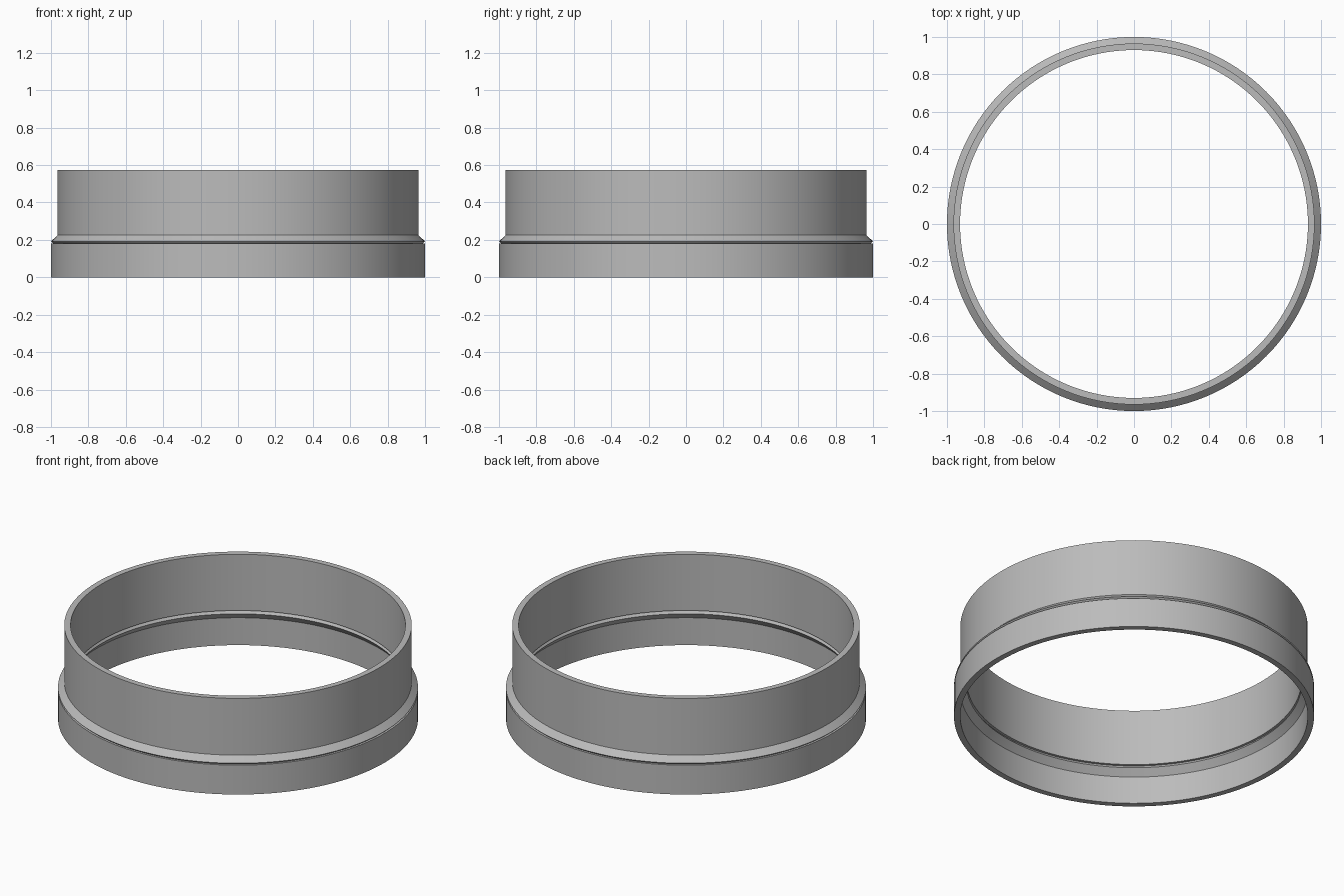
import bpy
import bmesh
from math import tau, radians

cube = bpy.data.objects.get("Cube")
if cube:
    bpy.data.objects.remove(cube, do_unlink=True)

SEGMENTS = 128

# Plain grey finish
grey = bpy.data.materials.new("plain grey")
grey.use_nodes = True
colour = (0.5, 0.5, 0.5, 1)
grey.diffuse_color = colour
grey.node_tree.nodes["Principled BSDF"].inputs["Base Color"].default_value = colour

# Wall section (radius, height): upper sleeve, sloped web, lower collar
section = [
    (0.93, 0.573), (0.965, 0.573), (0.965, 0.225), (1.0, 0.192),
    (0.987, 0.18), (1.0, 0.18), (1.0, 0), (0.965, 0),
    (0.965, 0.168), (0.93, 0.208), (0.945, 0.228), (0.93, 0.228),
]


def lathe(name, points, material):
    """Revolve a closed section around the z axis."""
    bm = bmesh.new()
    verts = [bm.verts.new((r, 0, z)) for r, z in points]
    edges = [bm.edges.new((a, b)) for a, b in zip(verts, verts[1:] + verts[:1])]
    bmesh.ops.spin(bm, geom=verts + edges, cent=(0, 0, 0), axis=(0, 0, 1),
                   angle=tau, steps=SEGMENTS, use_merge=True)
    bmesh.ops.remove_doubles(bm, verts=bm.verts, dist=0.0001)
    bmesh.ops.recalc_face_normals(bm, faces=bm.faces)
    mesh = bpy.data.meshes.new(name)
    bm.to_mesh(mesh)
    bm.free()
    mesh.materials.append(material)
    obj = bpy.data.objects.new(name, mesh)
    bpy.context.collection.objects.link(obj)
    return obj


ring = lathe("stepped_ring", section, grey)

# Smooth round walls with crisp rims
bpy.ops.object.select_all(action="DESELECT")
ring.select_set(True)
bpy.context.view_layer.objects.active = ring
bpy.ops.object.shade_smooth_by_angle(angle=radians(25))
